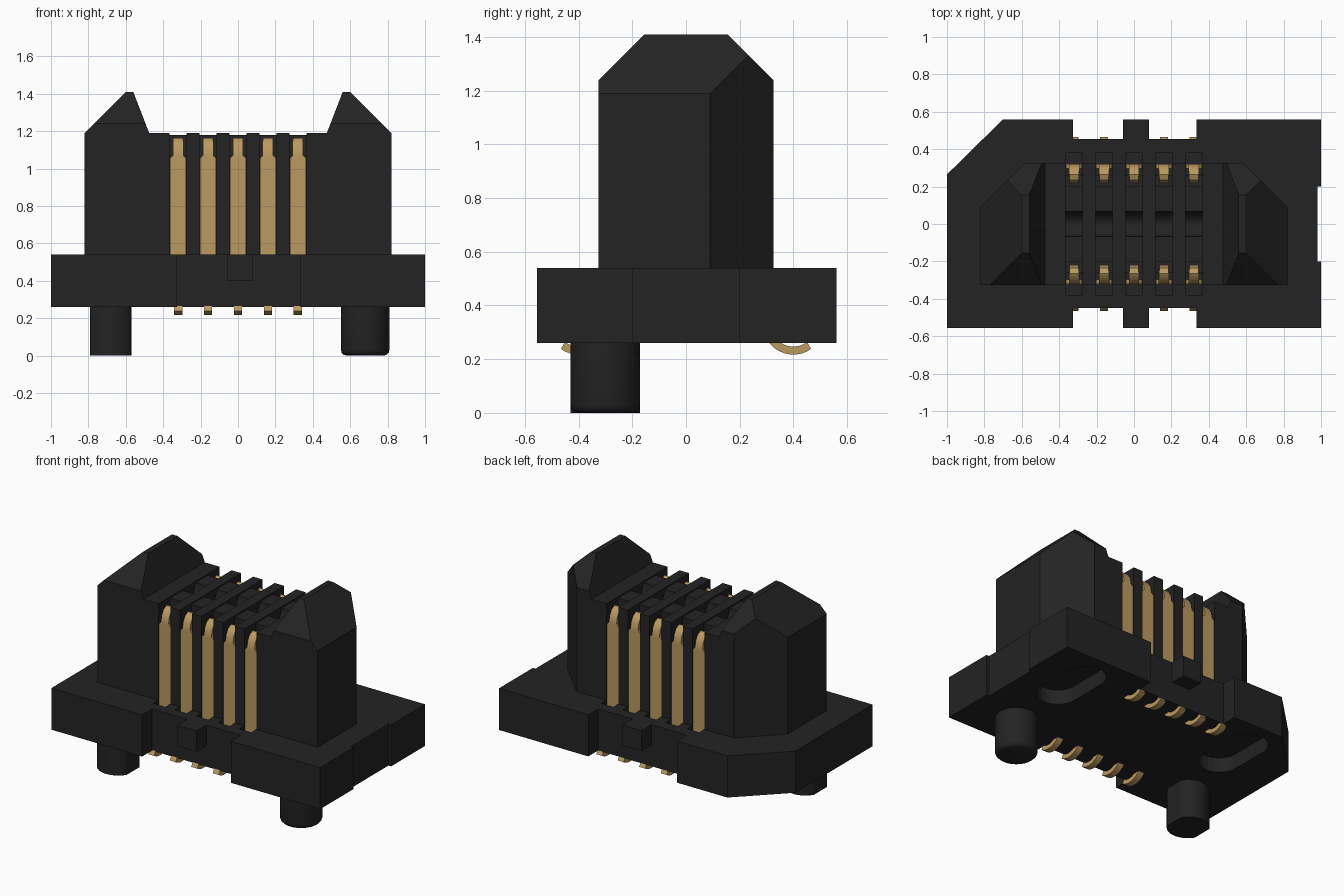
import bpy, bmesh, math
from mathutils import Vector

if "Cube" in bpy.data.objects:
    bpy.data.objects.remove(bpy.data.objects["Cube"])


def material(name, rgb):
    m = bpy.data.materials.new(name)
    m.diffuse_color = (*rgb, 1)
    m.use_nodes = True
    m.node_tree.nodes["Principled BSDF"].inputs["Base Color"].default_value = m.diffuse_color
    return m


BLACK = material("black plastic", (0.017, 0.017, 0.017))
GOLD = material("gold metal", (0.50, 0.32, 0.115))
PITCH = [-0.32 + 0.16 * i for i in range(5)]


def finish(bm, name, mat):
    bmesh.ops.recalc_face_normals(bm, faces=bm.faces)
    me = bpy.data.meshes.new(name)
    bm.to_mesh(me)
    bm.free()
    me.materials.append(mat)
    ob = bpy.data.objects.new(name, me)
    bpy.context.collection.objects.link(ob)
    return ob


def prism(name, pts, lo, hi, axis="z", mat=BLACK, bevel=0):
    """Extrude a 2D outline along z (pts are x,y) or along x (pts are y,z)."""
    bm = bmesh.new()
    place = (lambda p: (p[0], p[1], lo)) if axis == "z" else (lambda p: (lo, p[0], p[1]))
    face = bm.faces.new([bm.verts.new(place(p)) for p in pts])
    ext = bmesh.ops.extrude_face_region(bm, geom=[face])
    verts = [g for g in ext["geom"] if isinstance(g, bmesh.types.BMVert)]
    d = hi - lo
    bmesh.ops.translate(bm, verts=verts, vec=(0, 0, d) if axis == "z" else (d, 0, 0))
    if bevel:
        rim = [e for e in bm.edges if all(abs(v.co.z - lo) < 1e-5 for v in e.verts)]
        bmesh.ops.bevel(bm, geom=rim, offset=bevel, segments=3, profile=0.5, affect="EDGES")
    return finish(bm, name, mat)


def rect(x0, x1, y0, y1):
    return [(x0, y0), (x1, y0), (x1, y1), (x0, y1)]


def cut(target, cutter):
    cutter.hide_render = True
    cutter.hide_viewport = True
    mod = target.modifiers.new("cut", "BOOLEAN")
    mod.operation, mod.solver, mod.object = "DIFFERENCE", "EXACT", cutter


def smooth(ob):
    bpy.ops.object.select_all(action="DESELECT")
    ob.select_set(True)
    bpy.context.view_layer.objects.active = ob
    bpy.ops.object.shade_smooth_by_angle(angle=math.radians(40))


# base flange: upper layer carries a small centre lug in each notch
def outline(lug):
    def notch(y_out, y_in):
        if not lug:
            return [(-0.325, y_out), (-0.325, y_in), (0.335, y_in), (0.335, y_out)]
        return [(-0.325, y_out), (-0.325, y_in), (-0.06, y_in), (-0.06, y_out),
                (0.08, y_out), (0.08, y_in), (0.335, y_in), (0.335, y_out)]
    return ([(-1, -0.555)] + notch(-0.555, -0.45) +
            [(1, -0.555), (1, -0.2), (0.98, -0.2), (0.98, 0.2), (1, 0.2), (1, 0.56)] +
            notch(0.56, 0.455)[::-1] + [(-0.70, 0.56), (-1, 0.265)])


upper = prism("base_upper", outline(True), 0.40, 0.54)
lower = prism("base_lower", outline(False), 0.26, 0.40)

# contact wells in the flange top
for x in PITCH:
    for s in (-1, 1):
        y0, y1 = sorted((s * 0.26, s * 0.38))
        cut(upper, prism("well_cutter", rect(x - 0.045, x + 0.045, y0, y1), 0.43, 0.60))


# rounded pockets in the underside
def stadium(cx, cy, r, half):
    return [(cx + r * math.cos(a), cy + math.copysign(half, math.sin(a)) + r * math.sin(a))
            for a in [math.pi * (i + 0.5) / 12 for i in range(24)]]


for x, name in ((-0.60, "left"), (0.68, "right")):
    cut(lower, prism(name + "_pocket_cutter", stadium(x, 0.22, 0.13, 0.13), 0.2, 0.36))


# locating pegs, one round and one flattened
def ring(cx, cy, r, clip):
    return [(cx + max(-clip, min(clip, r * math.cos(a))), cy + r * math.sin(a))
            for a in [2 * math.pi * (i + 0.5) / 40 for i in range(40)]]


smooth(prism("round_peg", ring(0.68, -0.30, 0.13, 1), 0.0, 0.27, bevel=0.03))
smooth(prism("flat_peg", ring(-0.68, -0.30, 0.13, 0.11), 0.0, 0.27))


# tower ends: blocks trimmed by sloping planes into guide peaks
def tower_end(name, s):
    bm = bmesh.new()
    bmesh.ops.create_cube(bm, size=1)
    for v in bm.verts:
        v.co = Vector((0.475 + (v.co.x + 0.5) * 0.345, v.co.y * 0.65, 0.54 + (v.co.z + 0.5) * 0.87))
    planes = [((0.82, 0, 1.19), (1, 0, 1)),
              ((0.475, 0, 1.19), (-0.22, 0, 0.085)),
              ((0, 0.325, 1.24), (0, 1, 1)),
              ((0, -0.325, 1.24), (0, -1, 1)),
              ((0.82, 0.09, 0), (1, 1, 0))]
    for co, no in planes:
        res = bmesh.ops.bisect_plane(bm, geom=bm.verts[:] + bm.edges[:] + bm.faces[:],
                                     plane_co=co, plane_no=Vector(no).normalized(), clear_outer=True)
        edges = [g for g in res["geom_cut"] if isinstance(g, bmesh.types.BMEdge)]
        bmesh.ops.contextual_create(bm, geom=edges)
    for v in bm.verts:
        v.co.x *= s
    finish(bm, name, BLACK)


tower_end("tower_left", -1)
tower_end("tower_right", 1)

# ribs between contacts
edges = [-0.475] + [x + d for x in PITCH for d in (-0.045, 0.045)] + [0.475]
for a, b in zip(edges[::2], edges[1::2]):
    prism("rib", rect(a, b, -0.325, 0.325), 0.50, 1.19)

# core behind the contacts, with a rounded trough along its top
trough = [(0.067 * math.cos(a), 1.18 - 0.08 * math.sin(a))
          for a in [math.pi * i / 10 for i in range(11)]]
core = [(-0.2, 0.40), (0.2, 0.40), (0.2, 1.18)] + trough + [(-0.2, 1.18)]
for x in PITCH:
    smooth(prism("core", core, x - 0.046, x + 0.046, axis="x"))


# spring contacts: flat blade, narrow tip curling inward
def strip(name, path, thick):
    """Sweep (y, z, half width) stations into a thick ribbon at each pitch and side."""
    for s in (-1, 1):
        for x in PITCH:
            bm = bmesh.new()
            rows = []
            for i, (y, z, w) in enumerate(path):
                p, q = path[max(i - 1, 0)], path[min(i + 1, len(path) - 1)]
                t = Vector((q[0] - p[0], q[1] - p[1])).normalized()
                n = Vector((-t.y, t.x)) * thick
                rows.append([bm.verts.new((x + dx, s * (y + k * n.x), z + k * n.y))
                             for dx, k in ((-w, 0), (w, 0), (w, 1), (-w, 1))])
            for r0, r1 in zip(rows, rows[1:]):
                for j in range(4):
                    k = (j + 1) % 4
                    bm.faces.new((r0[j], r0[k], r1[k], r1[j]))
            bm.faces.new(rows[0])
            bm.faces.new(rows[-1])
            smooth(finish(bm, name, GOLD))


strip("contact", [(0.322, 0.42, 0.043), (0.322, 1.055, 0.043), (0.322, 1.07, 0.028),
                  (0.315, 1.11, 0.028), (0.295, 1.145, 0.028), (0.265, 1.162, 0.026),
                  (0.235, 1.15, 0.024), (0.22, 1.11, 0.024)], 0.025)

# solder tails curving under the base
arc = [(0.40 + 0.115 * math.sin(a), 0.332 - 0.115 * math.cos(a), 0.022)
       for a in [math.radians(-65 + 10 * i) for i in range(11)]]
strip("solder_tail", arc, 0.03)
